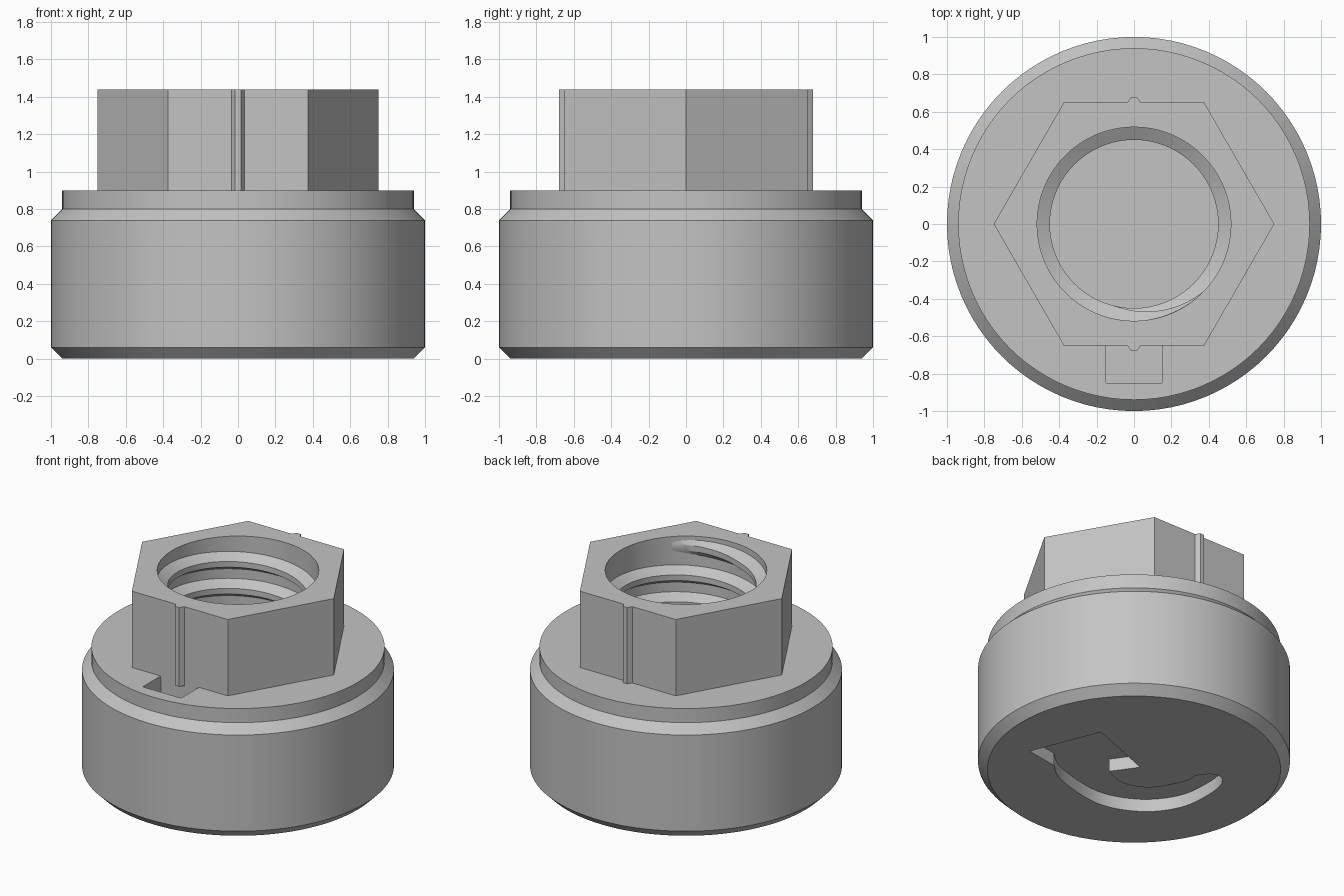
import bpy
import bmesh
from math import cos, sin, pi, radians

if "Cube" in bpy.data.objects:
    bpy.data.objects.remove(bpy.data.objects["Cube"], do_unlink=True)

# One grey material
grey = bpy.data.materials.new("plain grey")
grey.use_nodes = True
colour = (0.55, 0.55, 0.55, 1)
grey.diffuse_color = colour
grey.node_tree.nodes["Principled BSDF"].inputs["Base Color"].default_value = colour


def finish(name, bm):
    bmesh.ops.recalc_face_normals(bm, faces=bm.faces)
    mesh = bpy.data.meshes.new(name)
    bm.to_mesh(mesh)
    bm.free()
    mesh.materials.append(grey)
    obj = bpy.data.objects.new(name, mesh)
    bpy.context.collection.objects.link(obj)
    return obj


def loft(name, rings, closed=False):
    """Skin equal-length rings of points; cap the two ends."""
    bm = bmesh.new()
    rows = [[bm.verts.new(p) for p in ring] for ring in rings]
    n = len(rows[0])
    for a, b in zip(rows, rows[1:]):
        for i in range(n):
            j = (i + 1) % n
            bm.faces.new((a[i], a[j], b[j], b[i]))
    bm.faces.new(rows[0])
    bm.faces.new(rows[-1])
    return finish(name, bm)


def prism(name, outline, z0, z1):
    return loft(name, [[(x, y, z) for x, y in outline] for z in (z0, z1)])


def circle(r, n=96):
    return [(r * cos(2 * pi * i / n), r * sin(2 * pi * i / n)) for i in range(n)]


def boolean(obj, tool, operation):
    mod = obj.modifiers.new(operation.lower(), 'BOOLEAN')
    mod.operation = operation
    mod.solver = 'EXACT'
    mod.object = tool
    select(obj)
    bpy.ops.object.modifier_apply(modifier=mod.name)
    bpy.data.objects.remove(tool, do_unlink=True)


def select(obj):
    bpy.ops.object.select_all(action='DESELECT')
    obj.select_set(True)
    bpy.context.view_layer.objects.active = obj


def smooth_path(points, steps=6):
    """Catmull-Rom curve through the points, end points included."""
    pts = [points[0]] + points + [points[-1]]
    out = []
    for a, b, c, d in zip(pts, pts[1:], pts[2:], pts[3:]):
        for s in range(steps):
            t = s / steps
            out.append(tuple(0.5 * (2 * q + (r - p) * t + (2 * p - 5 * q + 4 * r - w) * t ** 2
                                    + (3 * q - p - 3 * r + w) * t ** 3)
                             for p, q, r, w in zip(a, b, c, d)))
    return out + [points[-1]]


# Round body with chamfered rims and a raised neck
profile = [(0.94, 0), (1, 0.06), (1, 0.74), (0.94, 0.8), (0.94, 0.9)]
body = loft("knob_body", [[(x, y, z) for x, y in circle(r)] for r, z in profile])

# Rectangular pocket in the top, in front of the hexagon
pocket = [(-0.15, -0.85), (0.15, -0.85), (0.15, -0.645), (-0.15, -0.645)]
boolean(body, prism("pocket_cutter", pocket, 0.7, 1.0), 'DIFFERENCE')

# Curved turning arrow recessed in the underside
tail = [(0.427, -0.291), (0.264, -0.406), (-0.1, -0.485), (-0.377, -0.389),
        (-0.541, -0.185), (-0.575, 0.06), (-0.541, 0.236), (-0.45, 0.285),
        (-0.36, 0.2), (-0.35, 0.093), (-0.23, -0.111), (-0.05, -0.18), (0.106, -0.123)]
arrow = [(-0.013, 0.045), (0.468, 0.228), (0.661, -0.253)] + smooth_path(tail)
boolean(body, prism("arrow_cutter", arrow, -0.1, 0.09), 'DIFFERENCE')

# Hexagonal head with a small rib on the front and back flats
flat = 0.65
half = [(0.75, 0), (0.375, flat), (0.035, flat), (0.015, 0.68),
        (-0.015, 0.68), (-0.035, flat), (-0.375, flat)]
hexagon = half + [(-x, -y) for x, y in half]
boolean(body, prism("hex_head", hexagon, 0.88, 1.44), 'UNION')

# Blind bore
floor = 0.35
boolean(body, prism("bore_cutter", circle(0.518), floor, 1.6), 'DIFFERENCE')

# Right-handed internal thread, fading out at both ends
pitch, per_turn, turns = 0.19, 72, 5
count = per_turn * turns
end_angle = radians(-45)
sections = []
for i in range(count + 1):
    angle = end_angle + 2 * pi * (i - count) / per_turn
    z = 1.375 + pitch * (i - count) / per_turn
    fade = min(1, 6 * i / per_turn, 0.05 + 6 * (count - i) / per_turn)
    crest = 0.52 - 0.07 * fade
    section = [(0.53, -0.075), (crest, -0.025), (crest, 0.015), (0.53, 0.062)]
    sections.append([(r * cos(angle), r * sin(angle), z + dz) for r, dz in section])
thread = loft("inner_thread", sections)

for part in (body, thread):
    select(part)
    bpy.ops.object.shade_smooth_by_angle(angle=radians(25))
